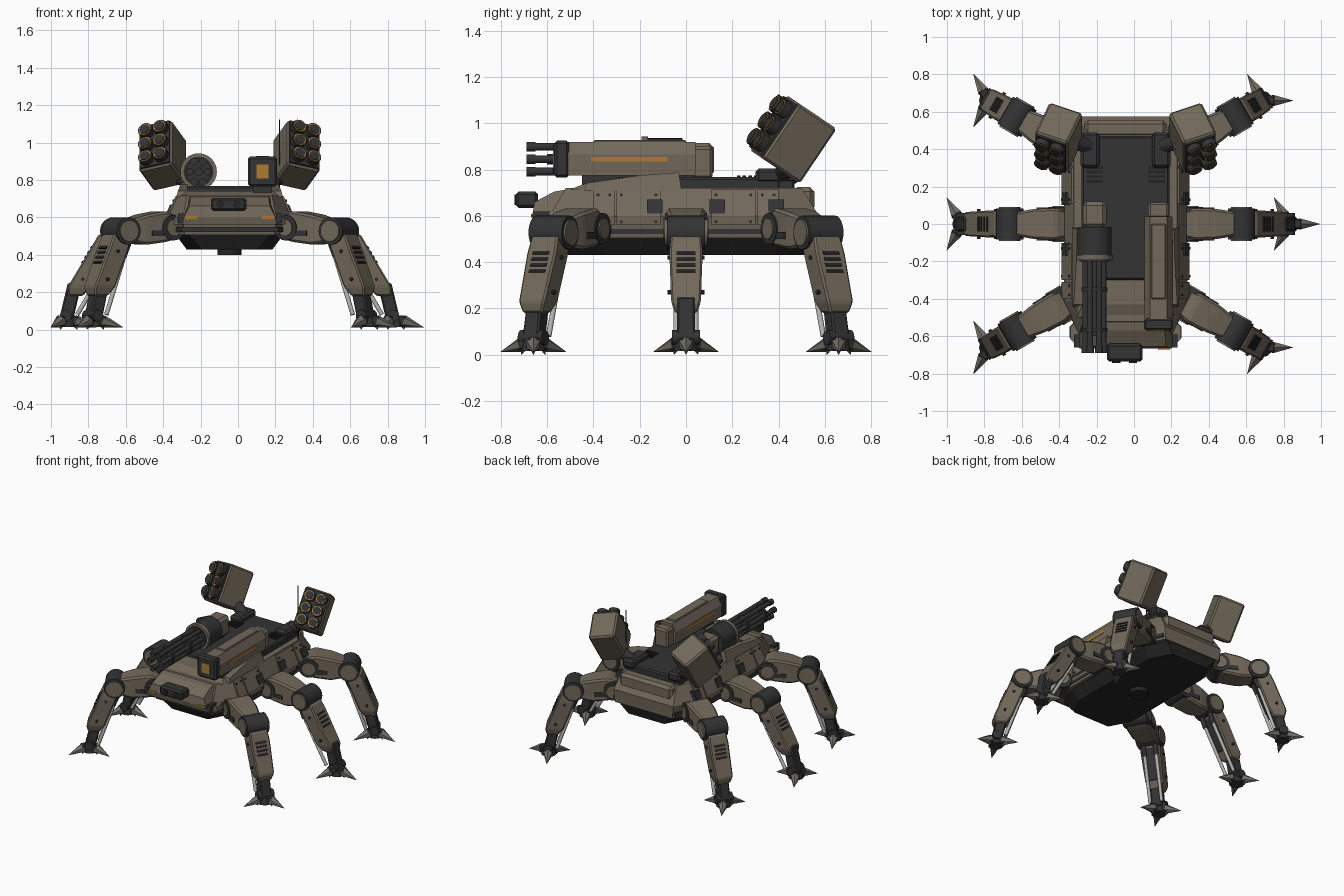
import bpy, bmesh, math
from mathutils import Matrix, Vector

T = Matrix.Translation
def R(deg, axis): return Matrix.Rotation(math.radians(deg), 4, axis)
BASE = T((-0.045, 0, 0))

def material(name, rgb):
    m = bpy.data.materials.new(name)
    m.diffuse_color = (*rgb, 1)
    return m

BROWN = material("armour_brown", (0.168, 0.139, 0.103))
DARK = material("dark_grey", (0.033, 0.033, 0.035))
BLACK = material("underside_black", (0.018, 0.018, 0.019))
AMBER = material("amber", (0.42, 0.20, 0.035))
STEEL = material("light_steel", (0.45, 0.45, 0.44))
CLAW = material("claw_metal", (0.17, 0.155, 0.13))

def finish(name, bm, mat, M):
    bmesh.ops.recalc_face_normals(bm, faces=bm.faces)
    me = bpy.data.meshes.new(name)
    bm.to_mesh(me)
    bm.free()
    me.materials.append(mat)
    ob = bpy.data.objects.new(name, me)
    ob.matrix_world = M
    bpy.context.collection.objects.link(ob)
    return ob

def loft(name, mat, rings, M=BASE, bevel=0):
    """Skin between rings of equal point count and cap both ends."""
    bm = bmesh.new()
    vs = [[bm.verts.new(p) for p in ring] for ring in rings]
    n = len(vs[0])
    for a, b in zip(vs, vs[1:]):
        for i in range(n):
            bm.faces.new((a[i], a[(i + 1) % n], b[(i + 1) % n], b[i]))
    bm.faces.new(vs[0])
    bm.faces.new(vs[-1])
    if bevel:
        bmesh.ops.bevel(bm, geom=bm.edges[:], offset=bevel, segments=1, affect='EDGES')
    return finish(name, bm, mat, M)

def rect(x0, x1, y0, y1, z):
    return [(x0, y0, z), (x1, y0, z), (x1, y1, z), (x0, y1, z)]

def box(name, mat, x, y, z, M=BASE, bevel=0):
    return loft(name, mat, [rect(*x, *y, z[0]), rect(*x, *y, z[1])], M, bevel)

def outline(hx, y0, y1, cx, cy, z):
    return [(-hx, y0 + cy, z), (-hx + cx, y0, z), (hx - cx, y0, z), (hx, y0 + cy, z),
            (hx, y1 - cy, z), (hx - cx, y1, z), (-hx + cx, y1, z), (-hx, y1 - cy, z)]

def rod(name, mat, p, q, r, M=BASE, n=16, r2=None):
    """Cylinder or cone from p to q with smooth sides and sharp rims."""
    p, q = Vector(p), Vector(q)
    bm = bmesh.new()
    bmesh.ops.create_cone(bm, cap_ends=True, segments=n, radius1=r,
                          radius2=r if r2 is None else r2, depth=(q - p).length)
    for f in bm.faces:
        f.smooth = n > 8 and len(f.verts) == 4
    for e in bm.edges:
        e.smooth = all(f.smooth for f in e.link_faces)
    rot = (q - p).to_track_quat('Z', 'Y').to_matrix().to_4x4()
    bm.transform(T((p + q) / 2) @ rot)
    return finish(name, bm, mat, M)

# Hull
loft("hull_underside", BLACK, [outline(0.23, -0.51, 0.54, 0.08, 0.15, 0.43),
                               outline(0.29, -0.55, 0.56, 0.07, 0.16, 0.51)])
rod("belly_hatch", BLACK, (0, 0, 0.40), (0, 0, 0.44), 0.065)
loft("hull_body", BROWN, [outline(0.31, -0.57, 0.57, 0.07, 0.16, 0.505),
                          outline(0.33, -0.59, 0.575, 0.08, 0.17, 0.60),
                          outline(0.275, -0.52, 0.50, 0.05, 0.12, 0.72)])
loft("hull_groove", DARK, [outline(0.318, -0.59, 0.56, 0.06, 0.16, 0.522),
                           outline(0.318, -0.59, 0.56, 0.06, 0.16, 0.55)])
nose = [(-0.48, 0.72, 0.22), (-0.57, 0.705, 0.21), (-0.655, 0.66, 0.215),
        (-0.665, 0.60, 0.245), (-0.57, 0.56, 0.255), (-0.48, 0.56, 0.26)]
loft("nose", BROWN, [[(s * w, y, z) for y, z, w in nose] for s in (-1, 1)])
loft("front_bumper", BROWN, [outline(0.30, -0.655, -0.50, 0.05, 0.05, 0.562),
                             outline(0.295, -0.665, -0.50, 0.05, 0.05, 0.602)])
box("sensor_block", DARK, (-0.10, 0.09), (-0.735, -0.64), (0.635, 0.705), bevel=0.012)
for x in (-0.05, 0.04):
    rod("sensor_lens", BLACK, (x, -0.73, 0.67), (x, -0.742, 0.67), 0.022)

# Deck
box("deck", DARK, (-0.235, 0.235), (-0.30, 0.47), (0.71, 0.768), bevel=0.01)
loft("front_cowl", BROWN, [rect(-0.26, 0.26, -0.50, -0.28, 0.715),
                           rect(-0.23, 0.23, -0.43, -0.28, 0.742)])
box("rear_lip", BROWN, (-0.22, 0.22), (0.46, 0.555), (0.62, 0.725), bevel=0.02)
for s in (-1, 1):
    rail = [(-0.44, 0.71), (-0.43, 0.742), (-0.20, 0.775), (-0.03, 0.788), (-0.02, 0.71)]
    loft("deck_rail", BROWN, [[(s * (x - max(z - 0.72, 0) * k), y, z) for y, z in rail]
                              for x, k in ((0.225, 0), (0.285, 0.4))])
    for i in range(4):
        box("deck_louvre", BLACK, (s * 0.165 - 0.045, s * 0.165 + 0.045),
            (0.22 + i * 0.025, 0.235 + i * 0.025), (0.766, 0.774))
    box("bumper_light", AMBER, (s * 0.205 - 0.032, s * 0.205 + 0.032), (-0.67, -0.66), (0.593, 0.609))
    box("bumper_clamp", DARK, (s * 0.262 - 0.015, s * 0.262 + 0.015), (-0.66, -0.59), (0.57, 0.62))
    # Side armour panels, windows and bolts
    for y0, y1 in ((-0.40, -0.31), (-0.30, -0.11), (0.11, 0.30), (0.31, 0.40)):
        loft("side_panel", BROWN, [rect(s * 0.28, s * 0.338, y0, y1, 0.56),
                                   rect(s * 0.28, s * 0.342, y0, y1, 0.60),
                                   rect(s * 0.24, s * 0.288, y0, y1, 0.715)])
        for y in (y0 + 0.02, y1 - 0.02):
            for z in (0.575, 0.69):
                x = 0.34 if z < 0.6 else 0.30
                rod("panel_bolt", DARK, (s * (x - 0.01), y, z), (s * (x + 0.006), y, z), 0.007, n=6)
    for y in (-0.135, 0.135, 0.39):
        loft("side_window", DARK, [rect(s * 0.30, s * 0.337, y - 0.033, y + 0.033, 0.61),
                                   rect(s * 0.28, s * 0.312, y - 0.033, y + 0.033, 0.67)],
             BASE @ T((s * 0.006, 0, 0)))

# Rotary gun
gx, gz = -0.166, 0.845
for i in range(6):
    a = math.radians(60 * i)
    x, z = gx + 0.048 * math.cos(a), gz + 0.062 * math.sin(a)
    rod("gun_barrel", DARK, (x, -0.69, z), (x, -0.15, z), 0.017, n=12)
    rod("gun_muzzle", DARK, (x, -0.69, z), (x, -0.65, z), 0.021, n=12)
rod("gun_spindle", DARK, (gx, -0.60, gz), (gx, -0.15, gz), 0.022)
for y in (-0.575, -0.36):
    rod("barrel_clamp", DARK, (gx, y, gz), (gx, y + 0.02, gz), 0.07, n=20)
rod("gun_inner_ring", DARK, (gx, -0.20, gz), (gx, -0.15, gz), 0.080, n=24)
rod("gun_flange", BROWN, (gx, -0.192, gz), (gx, -0.165, gz), 0.098, n=24)
rod("gun_drum", DARK, (gx, -0.17, gz), (gx, -0.015, gz), 0.092, n=24)
box("gun_rear", BROWN, (gx - 0.063, gx + 0.063), (-0.02, 0.12), (0.77, 0.915), bevel=0.02)
box("gun_mount", DARK, (gx - 0.05, gx + 0.05), (-0.15, 0.06), (0.74, 0.80))

# Boxed cannon
bx = 0.176
def cannon_ring(y):
    return [(bx + s * w, y, z) for s, pts in
            ((1, ((0.072, 0.775), (0.074, 0.865), (0.045, 0.92))),
             (-1, ((0.045, 0.92), (0.074, 0.865), (0.072, 0.775)))) for w, z in pts]
loft("cannon_body", BROWN, [cannon_ring(-0.51), cannon_ring(0.04)])
box("cannon_cover", BROWN, (bx - 0.04, bx + 0.04), (-0.40, 0.0), (0.91, 0.928), bevel=0.005)
box("cannon_muzzle", DARK, (bx - 0.078, bx + 0.078), (-0.57, -0.505), (0.765, 0.925), bevel=0.012)
box("cannon_lens", AMBER, (bx - 0.033, bx + 0.033), (-0.575, -0.568), (0.808, 0.882))
box("cannon_rear", BROWN, (bx - 0.055, bx + 0.055), (0.03, 0.115), (0.76, 0.90), bevel=0.012)
box("cannon_mount", DARK, (bx - 0.05, bx + 0.05), (-0.45, 0.0), (0.73, 0.785))
for s in (-1, 1):
    x = bx + s * 0.073
    box("cannon_stripe", AMBER, (x - 0.004, x + 0.004), (-0.41, -0.08), (0.836, 0.855))

# Rocket pods
for s in (-1, 1):
    box("pod_base", DARK, (s * 0.19 - 0.05, s * 0.19 + 0.05), (0.30, 0.49), (0.74, 0.805), bevel=0.015)
    rod("pod_arm", DARK, (s * 0.20, 0.42, 0.775), (s * 0.33, 0.45, 0.86), 0.04)
    P = BASE @ T((s * 0.361, 0.457, 0.935)) @ R(-34, 'X') @ R(s * 22, 'Z')
    box("pod_body", BROWN, (-0.095, 0.095), (-0.10, 0.115), (-0.143, 0.143), P, bevel=0.012)
    box("pod_face", DARK, (-0.086, 0.086), (-0.109, -0.095), (-0.133, 0.133), P)
    for x in (-0.042, 0.042):
        for z in (-0.086, 0, 0.086):
            rod("rocket_tube", DARK, (x, -0.142, z), (x, -0.10, z), 0.040, P)
            rod("rocket_ring", AMBER, (x, -0.145, z), (x, -0.135, z), 0.034, P)
            rod("rocket_tip", DARK, (x, -0.149, z), (x, -0.135, z), 0.028, P)
rod("antenna", DARK, (0.267, 0.40, 0.72), (0.267, 0.40, 1.125), 0.004, n=6)

# Legs: local x points outward from the hip, foot is the reach to the ankle
def leg(root, angle, foot):
    L = BASE @ T((*root, 0)) @ R(angle, 'Z')
    k = (foot - 0.55) * 3.3                       # steeper shin for a shorter reach
    def sh(x, z): return x + k * max(0, 0.50 - z) * 0.7
    rod("hip_joint", DARK, (0.02, -0.09, 0.545), (0.02, 0.09, 0.545), 0.068, L, 20)
    rod("hip_cap", BROWN, (0.02, -0.097, 0.545), (0.02, 0.097, 0.545), 0.045, L, 20)
    loft("thigh", BROWN, [[(x, -w, z0), (x, w, z0), (x, w, z1), (x, -w, z1)] for x, w, z0, z1 in
                          ((-0.02, 0.07, 0.49, 0.60), (0.05, 0.085, 0.47, 0.635),
                           (0.17, 0.08, 0.455, 0.615), (0.27, 0.062, 0.47, 0.585))], L, 0.012)
    box("thigh_trim", DARK, (0.07, 0.15), (-0.088, 0.088), (0.50, 0.53), L)
    rod("knee_joint", DARK, (0.295, -0.083, 0.528), (0.295, 0.083, 0.528), 0.073, L, 24)
    rod("knee_cap", BROWN, (0.295, -0.092, 0.528), (0.295, 0.092, 0.528), 0.057, L, 24)
    shin = ((0.275, 0.375, 0.066, 0.51), (0.295, 0.415, 0.072, 0.44),
            (0.415, 0.54, 0.064, 0.23), (0.46, 0.54, 0.048, 0.18))
    loft("shin", BROWN, [rect(sh(a, z), sh(b, z), -w, w, z) for a, b, w, z in shin], L, 0.008)
    loft("shin_back", DARK, [rect(sh(a, z) - 0.005, sh(a, z) + 0.01, -0.052, 0.052, z)
                             for a, b, w, z in shin[1:3]], L)
    tilt = math.degrees(math.atan(0.595 - 0.7 * k))
    for i in range(4):
        z = 0.44 - i * 0.026
        V = L @ T((sh(0.415 + i * 0.0155, z), 0, z)) @ R(-tilt, 'Y')
        box("shin_vent", BLACK, (-0.005, 0.004), (-0.04, 0.04), (-0.008, 0.008), V)
    for s in (-1, 1):
        for x, z in ((0.37, 0.42), (0.46, 0.27)):
            rod("shin_bolt", DARK, (sh(x, z), s * 0.06, z), (sh(x, z), s * 0.08, z), 0.009, L, 8)
        rod("piston", STEEL, (0.29, s * 0.042, 0.42), (foot - 0.06, s * 0.042, 0.08), 0.012, L, 10)
        rod("piston_sleeve", DARK, (0.275, s * 0.042, 0.46), (0.305, s * 0.042, 0.39), 0.017, L, 10)
    loft("ankle", DARK, [rect(a, b, -w, w, z) for a, b, w, z in
                         ((foot - 0.085, foot - 0.01, 0.038, 0.25),
                          (foot - 0.04, foot + 0.035, 0.040, 0.06))], L, 0.008)
    rod("ankle_pin", DARK, (foot, -0.06, 0.075), (foot, 0.06, 0.075), 0.032, L)
    # Claws keep the same heading on every foot
    F = T(L @ Vector((foot, 0, 0)))
    rod("foot", DARK, (0, 0, 0.015), (0, 0, 0.07), 0.052, F, 12, 0.04)
    for a in (0, 120, 240):
        K = F @ R(a, 'Z')
        box("claw_knuckle", DARK, (0.02, 0.068), (-0.026, 0.026), (0.018, 0.075), K, 0.008)
        rod("claw", CLAW, (0.055, 0, 0.045), (0.163, 0, 0.012), 0.034, K, 6, 0.001)
        rod("toe_spike", CLAW, (0.05, 0, 0.025), (0.06, 0, 0.0), 0.014, K, 6, 0.001)

leg((0.325, 0), 0, 0.55)
leg((-0.325, 0), 180, 0.55)
for sx in (-1, 1):
    for sy in (-1, 1):
        leg((sx * 0.325, sy * 0.425), math.degrees(math.atan2(sy * 0.5, sx * 0.866)), 0.47)
